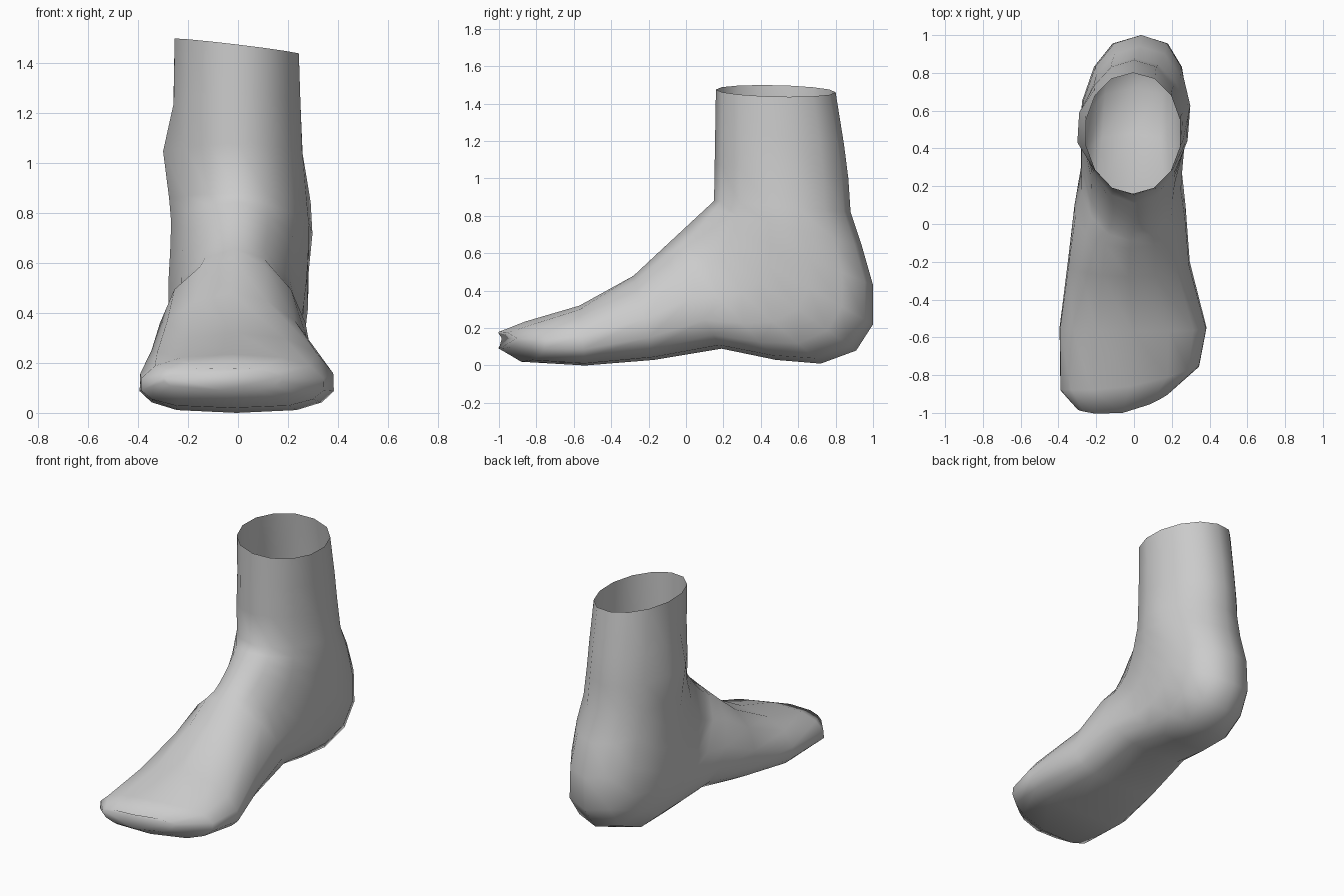
import bpy, bmesh, math

if "Cube" in bpy.data.objects:
    bpy.data.objects.remove(bpy.data.objects["Cube"])

SIDES = 14

# Side outline of shin, heel and sole (y, z), one point per ring
BACK = [(.80, 1.46), (.845, 1.18), (.868, 1), (.88, .82), (.94, .64),
        (1, .43), (1, .22), (.91, .08), (.72, .01), (.48, .03),
        (.19, .09), (-.17, .03), (-.54, 0), (-.88, .02), (-1, .09)]
LAST = len(BACK) - 1

# Shin and instep outline: ring number, y, z
FRONT = [(0, .16, 1.475), (3, .15, .88), (10, -.13, .62), (11, -.28, .48),
         (12, -.57, .32), (13, -.86, .235), (14, -1, .18)]

# Ring number, left x, right x, position of the widest point
WIDTH = [(0, -.26, .25, .5), (3, -.265, .27, .5), (6, -.285, .28, .54),
         (9, -.285, .255, .6), (11, -.355, .3, .66), (12, -.4, .39, .65),
         (13, -.395, .35, .58), (14, -.3, .18, .5)]


def sample(keys, n):
    """Straight interpolation between keyed rings."""
    for a, b in zip(keys, keys[1:]):
        if n <= b[0]:
            f = (n - a[0]) / (b[0] - a[0])
            return [p + (q - p) * f for p, q in zip(a[1:], b[1:])]


def bump(y, z, by, bz, amount, radius):
    return amount * math.exp(-((y - by) ** 2 + (z - bz) ** 2) / radius ** 2)


def ring_points(n):
    y0, z0 = sample(FRONT, n)
    y1, z1 = BACK[n]
    xl, xr, k = sample(WIDTH, n)
    cx, w = (xl + xr) / 2, (xr - xl) / 2
    # round shin, squarer towards sole and toes
    upper = 1 - .13 * max(0, n - 11)
    lower = max(.6, .95 - .04 * max(0, n - 2))
    toes = n >= LAST - 1
    for i in range(SIDES):
        a = 2 * math.pi * i / SIDES
        c, s = math.cos(a), math.sin(a)
        t = k - k * c if c > 0 else k - (1 - k) * c
        u = math.copysign(abs(s) ** (upper if c > 0 else lower), s) if abs(s) > 1e-6 else 0
        x, y, z = cx + w * u, y0 + (y1 - y0) * t, z0 + (z1 - z0) * t
        # slanted, curved toe line
        if toes:
            y += .17 * w * u + .057 * u * u
        # heel leans outwards, ankle bones stick out
        if z < .7:
            x += .04 * max(0, (y - .6) / .4)
        if u < -.3:
            x -= bump(y, z, .49, 1, .058, .14)
        elif u > .3:
            x += bump(y, z, .58, .76, .036, .16)
        # slanted cut at the top
        if n == 0:
            z -= .12 * x
        yield x, y, z


# Foot: one loft from the open shin down round the heel to the closed toes
bm = bmesh.new()
loops = [[bm.verts.new(p) for p in ring_points(n)] for n in range(LAST + 1)]
for a, b in zip(loops, loops[1:]):
    for i in range(SIDES):
        j = (i + 1) % SIDES
        bm.faces.new((a[i], a[j], b[j], b[i]))
bm.faces.new(loops[-1])
bmesh.ops.recalc_face_normals(bm, faces=bm.faces)
for f in bm.faces:
    f.smooth = True
mesh = bpy.data.meshes.new("foot")
bm.to_mesh(mesh)
bm.free()
foot = bpy.data.objects.new("foot", mesh)
bpy.context.collection.objects.link(foot)
